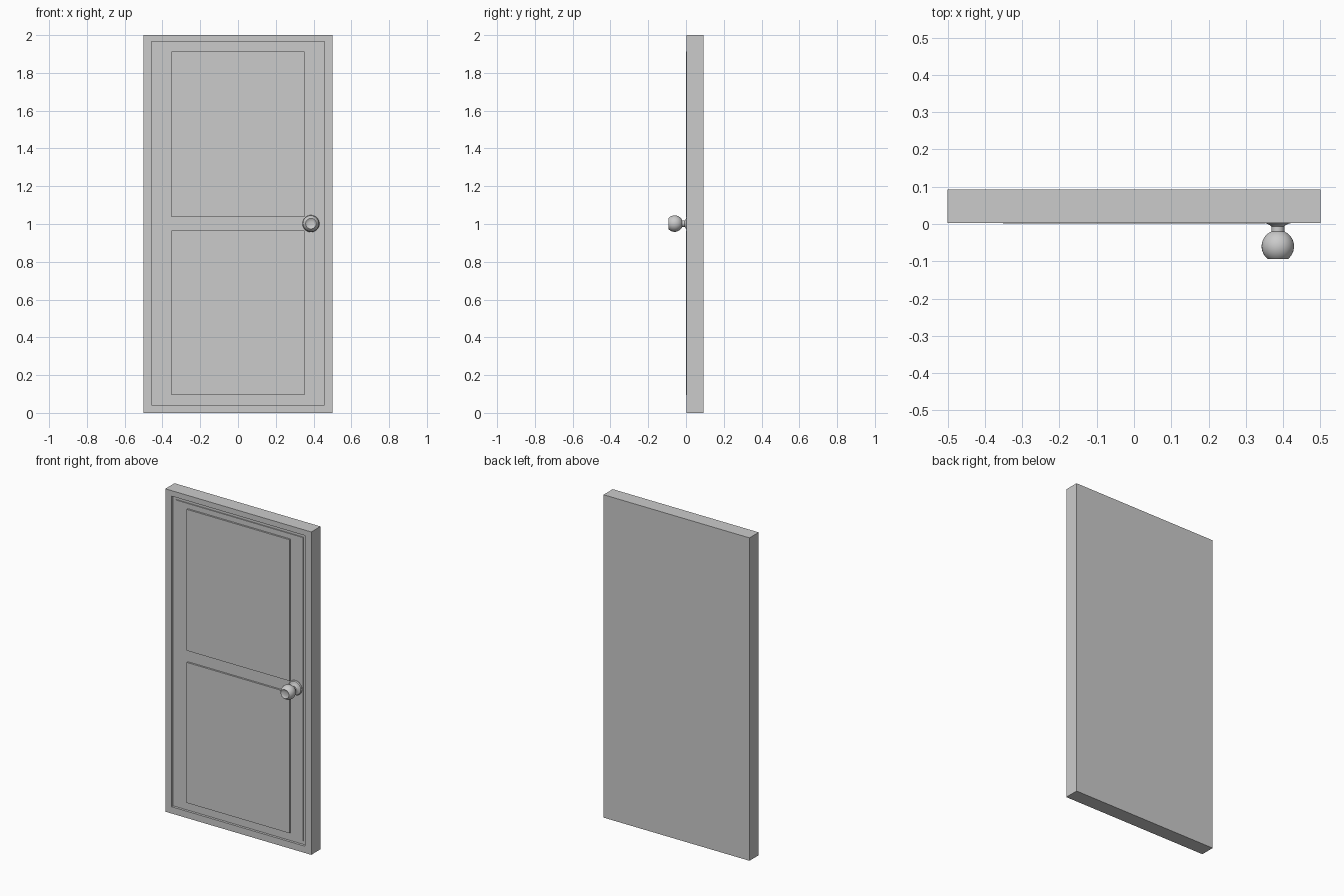
import bpy, bmesh, math

if "Cube" in bpy.data.objects:
    bpy.data.objects.remove(bpy.data.objects["Cube"])

FRONT, BACK = 0.003, 0.093      # outer frame face and rear face
SLAB, GROOVE = 0.012, 0.018     # recessed slab face and groove floor
ZM, H = 1.004, 1.0              # middle height of the inner rectangles


def finish(name, bm):
    bmesh.ops.recalc_face_normals(bm, faces=bm.faces)
    me = bpy.data.meshes.new(name)
    bm.to_mesh(me)
    bm.free()
    ob = bpy.data.objects.new(name, me)
    bpy.context.collection.objects.link(ob)
    return ob


def box(name, x0, x1, y0, y1, z0, z1):
    bm = bmesh.new()
    bmesh.ops.create_cube(bm, size=1)
    for v in bm.verts:
        v.co.x = x0 if v.co.x < 0 else x1
        v.co.y = y0 if v.co.y < 0 else y1
        v.co.z = z0 if v.co.z < 0 else z1
    return finish(name, bm)


def stepped_door(name, rings):
    """Nested rectangles (half width, z low, z high, y), bridged and capped."""
    bm = bmesh.new()
    loops = [[bm.verts.new(p) for p in ((-w, y, a), (w, y, a), (w, y, b), (-w, y, b))]
             for w, a, b, y in rings]
    for l0, l1 in zip(loops, loops[1:]):
        for i in range(4):
            j = (i + 1) % 4
            bm.faces.new((l0[i], l0[j], l1[j], l1[i]))
    bm.faces.new(loops[0])
    bm.faces.new(loops[-1])
    return finish(name, bm)


def lathe_y(name, profile, x, z, steps=32):
    """Spin a (radius, y) profile around a front-to-back axis."""
    bm = bmesh.new()
    vs = [bm.verts.new((x + r, y, z)) for r, y in profile]
    es = [bm.edges.new(p) for p in zip(vs, vs[1:])]
    bmesh.ops.spin(bm, geom=vs + es, cent=(x, 0, z), axis=(0, 1, 0),
                   angle=math.tau, steps=steps, use_duplicate=False)
    bmesh.ops.remove_doubles(bm, verts=bm.verts, dist=1e-5)
    ob = finish(name, bm)
    bpy.ops.object.select_all(action='DESELECT')
    ob.select_set(True)
    bpy.context.view_layer.objects.active = ob
    bpy.ops.object.shade_smooth_by_angle(angle=math.radians(35))
    return ob


# Door body: frame, groove around the edge, recessed slab
stepped_door("door_body", [
    (0.5, 0, 2, BACK), (0.5, 0, 2, FRONT),
    (0.457, 0.042, 1.966, FRONT), (0.457, 0.042, 1.966, GROOVE),
    (0.436, 0.063, 1.945, GROOVE), (0.436, 0.063, 1.945, SLAB)])

# Raised panels
for name, z0, z1 in (("lower_panel", 0.095, 0.965), ("upper_panel", 1.038, 1.913)):
    box(name, -0.352, 0.352, 0.001, SLAB + 0.002, z0, z1)

# Knob: flared rosette, stem, ball with a dished front
R, CY = 0.0435, -0.060
a0, a1 = math.asin(0.0175 / R), math.pi - math.asin(0.028 / R)
ball = [(R * math.sin(t), CY + R * math.cos(t))
        for t in (a0 + (a1 - a0) * i / 14 for i in range(15))]
rosette = [(0, 0.013), (0.045, 0.013), (0.045, 0.009), (0.041, 0.004),
           (0.030, 0.001), (0.021, -0.003), (0.0175, -0.007)]
dish = [(0.025, -0.0925), (0.022, -0.0905), (0.013, -0.0885), (0, -0.088)]
lathe_y("door_knob", rosette + ball + dish, 0.386, 1.002)
